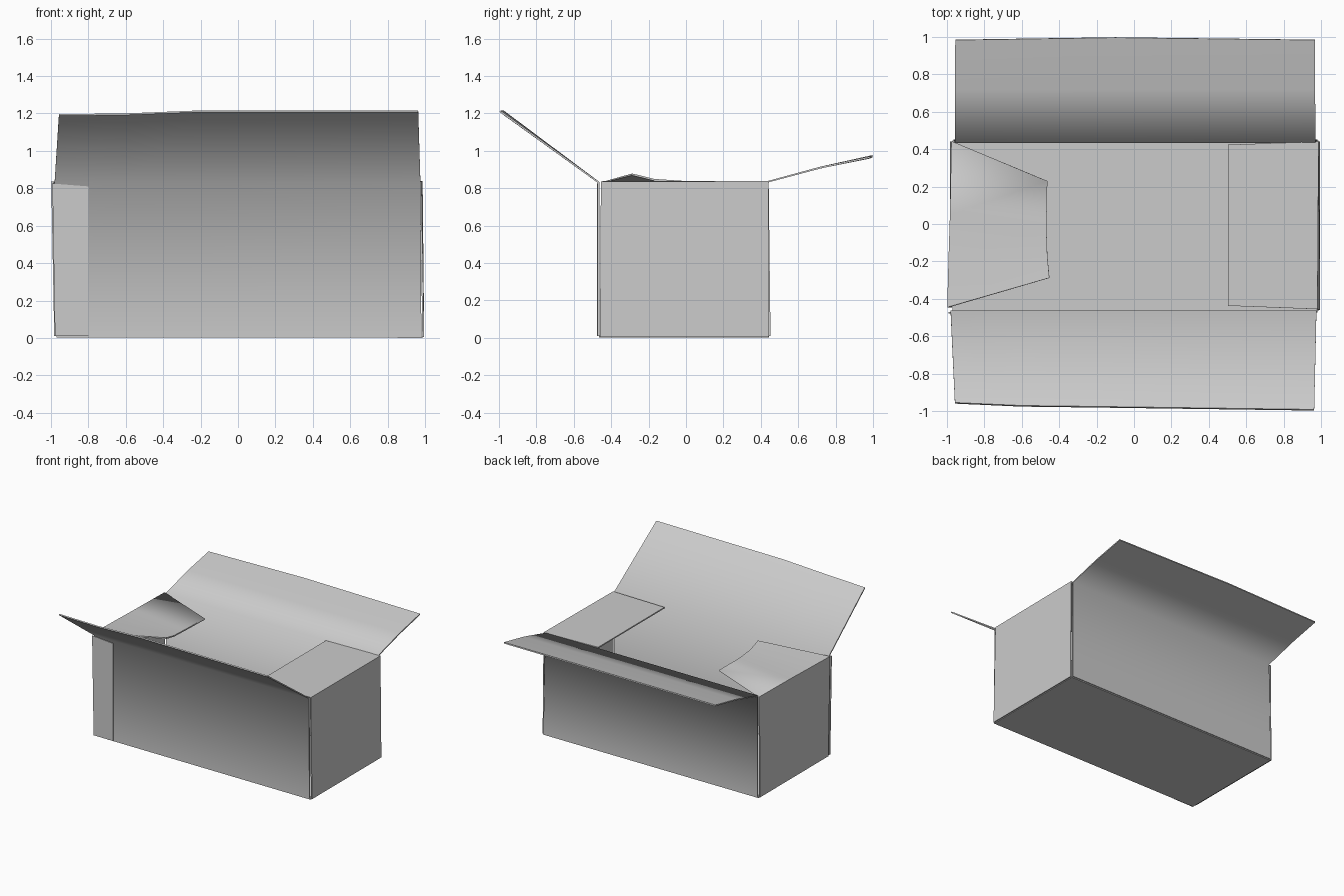
import bpy, math

THICK = 0.01


def panel(name, rows, thick=THICK):
    """Thin cardboard sheet lofted through rows of points."""
    n = len(rows[0])
    verts = [p for row in rows for p in row]
    faces = [(r * n + c, r * n + c + 1, (r + 1) * n + c + 1, (r + 1) * n + c)
             for r in range(len(rows) - 1) for c in range(n - 1)]
    mesh = bpy.data.meshes.new(name)
    mesh.from_pydata(verts, [], faces)
    obj = bpy.data.objects.new(name, mesh)
    bpy.context.collection.objects.link(obj)
    mod = obj.modifiers.new("thickness", 'SOLIDIFY')
    mod.thickness = thick
    mod.offset = 0
    bpy.ops.object.select_all(action='DESELECT')
    obj.select_set(True)
    bpy.context.view_layer.objects.active = obj
    bpy.ops.object.modifier_apply(modifier=mod.name)
    bpy.ops.object.shade_smooth_by_angle(angle=math.radians(80))
    return obj


# Floor
panel("floor", [[(-0.97, -0.465, 0.008), (0.985, -0.465, 0.006)],
                [(-0.97, 0.445, 0.008), (0.985, 0.445, 0.006)]])

# Front wall continuing into its raised flap
panel("front_wall_and_flap", [
    [(x, -0.468, 0.01) for x in (-0.97, -0.6, -0.2, 0.98)],
    [(x, -0.468, 0.832) for x in (-0.98, -0.6, -0.2, 0.975)],
    [(-0.957, -0.957, 1.192), (-0.6, -0.973, 1.196),
     (-0.2, -0.978, 1.212), (0.963, -0.994, 1.212)]])

# Back wall continuing into its low, slightly curved flap
panel("back_wall_and_flap", [
    [(x, 0.447, 0.01) for x in (-0.965, -0.1, 0.98)],
    [(x, 0.438, 0.835) for x in (-0.957, -0.1, 0.97)],
    [(x, 0.72, 0.911) for x in (-0.957, -0.1, 0.968)],
    [(-0.955, 0.984, 0.964), (-0.1, 0.997, 0.972), (0.966, 0.984, 0.966)]])

# Left wall with bent, tapered inner flap
ys = (-0.445, -0.2, 0.05, 0.44)
panel("left_wall_and_flap", [
    [(-0.977, y, 0.01) for y in ys],
    [(x, y, 0.832) for x, y in zip((-0.994, -0.988, -0.98, -0.972), ys)],
    [(-0.452, -0.288, 0.874), (-0.463, -0.17, 0.845),
     (-0.468, -0.02, 0.835), (-0.463, 0.23, 0.832)]])

# Right wall with straight inner flap
panel("right_wall_and_flap", [
    [(0.99, -0.46, 0.006), (0.99, 0.44, 0.006)],
    [(0.977, -0.455, 0.832), (0.983, 0.44, 0.835)],
    [(0.502, -0.437, 0.835), (0.502, 0.424, 0.835)]])

# Glue tab joining the left and front walls
panel("glue_tab", [
    [(-0.978, -0.474, 0.01), (-0.80, -0.474, 0.01)],
    [(-0.992, -0.474, 0.825), (-0.80, -0.474, 0.81)]], 0.006)
